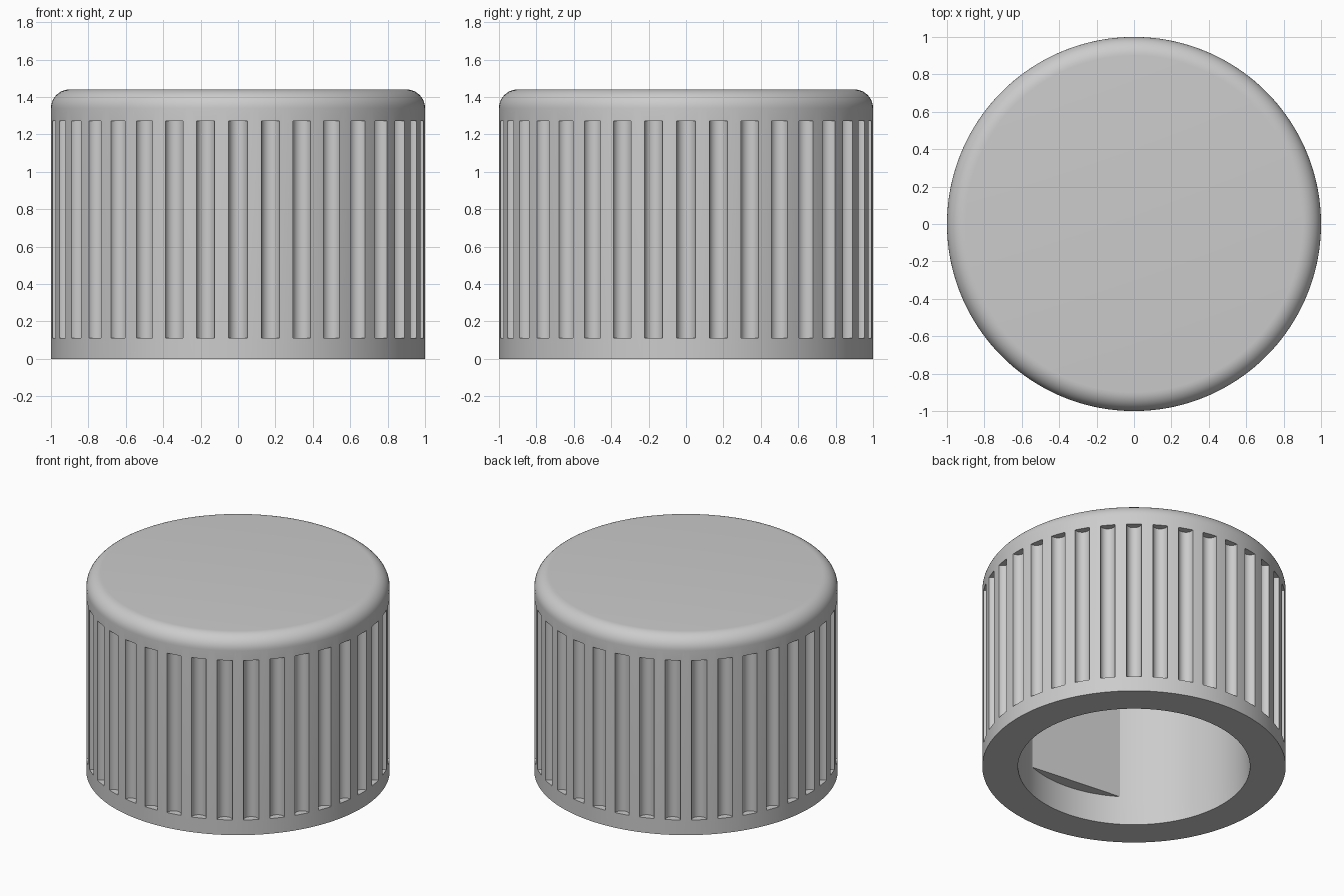
import bpy, bmesh, math
from math import sin, cos, pi, radians
from mathutils import Vector, Matrix

default = bpy.data.objects.get("Cube")
if default:
    bpy.data.objects.remove(default, do_unlink=True)

HEIGHT, FILLET = 1.44, 0.1
GROOVES, GROOVE_R, GROOVE_LOW, GROOVE_HIGH = 36, 0.05, 0.11, 1.27
HOLE_R, HOLE_TOP, FLAT_START = 0.765, 1.2, 0.21
FLAT_FROM, FLAT_TO = radians(-123), radians(-69)

grey = bpy.data.materials.new("plain grey")
grey.use_nodes = True
colour = (0.6, 0.6, 0.6, 1)
grey.diffuse_color = colour
grey.node_tree.nodes["Principled BSDF"].inputs["Base Color"].default_value = colour


def make_object(name, bm):
    bmesh.ops.recalc_face_normals(bm, faces=bm.faces)
    mesh = bpy.data.meshes.new(name)
    bm.to_mesh(mesh)
    bm.free()
    mesh.materials.append(grey)
    obj = bpy.data.objects.new(name, mesh)
    bpy.context.collection.objects.link(obj)
    return obj


def add_prism(bm, outline, low, high):
    base = bm.faces.new([bm.verts.new((x, y, low)) for x, y in outline])
    top = bmesh.ops.extrude_face_region(bm, geom=[base], use_keep_orig=True)
    moved = [v for v in top["geom"] if isinstance(v, bmesh.types.BMVert)]
    bmesh.ops.translate(bm, verts=moved, vec=(0, 0, high - low))


def arc(radius, start, end, count, centre=(0, 0)):
    return [(centre[0] + radius * cos(start + (end - start) * i / count),
             centre[1] + radius * sin(start + (end - start) * i / count))
            for i in range(count + 1)]


def cut(target, cutter):
    cutter.hide_render = True
    mod = target.modifiers.new("cut", "BOOLEAN")
    mod.operation, mod.solver, mod.object = "DIFFERENCE", "EXACT", cutter
    bpy.context.view_layer.objects.active = target
    bpy.ops.object.modifier_apply(modifier=mod.name)
    bpy.data.objects.remove(cutter, do_unlink=True)


# Solid body turned from a profile with a rounded top edge
bm = bmesh.new()
profile = [(0, 0), (1, 0)] + arc(FILLET, 0, pi / 2, 10, (1 - FILLET, HEIGHT - FILLET)) + [(0, HEIGHT)]
verts = [bm.verts.new((r, 0, z)) for r, z in profile]
edges = [bm.edges.new(pair) for pair in zip(verts, verts[1:])]
bmesh.ops.spin(bm, geom=verts + edges, cent=(0, 0, 0), axis=(0, 0, 1), angle=2 * pi, steps=180)
bmesh.ops.remove_doubles(bm, verts=bm.verts, dist=0.0001)
bmesh.ops.dissolve_limit(bm, angle_limit=0.001, verts=bm.verts, edges=bm.edges)
knob = make_object("ribbed_knob_cap", bm)

# Grip grooves with round sections
bm = bmesh.new()
for i in range(GROOVES):
    a = 2 * pi * i / GROOVES
    outline = arc(GROOVE_R, 0.05, 2 * pi + 0.05, 28, (cos(a), sin(a)))[:-1]
    add_prism(bm, outline, GROOVE_LOW, GROOVE_HIGH)
cut(knob, make_object("groove_cutter", bm))

# Round mouth of the shaft hole, then the bore with one flat side
bm = bmesh.new()
add_prism(bm, arc(HOLE_R, FLAT_TO, FLAT_TO + 2 * pi, 120)[:-1], -0.2, FLAT_START)
cut(knob, make_object("mouth_cutter", bm))
bm = bmesh.new()
add_prism(bm, arc(HOLE_R, FLAT_TO, FLAT_FROM + 2 * pi, 102), -0.1, HOLE_TOP)
cut(knob, make_object("bore_cutter", bm))

# Smooth curved walls, crisp edges
bpy.ops.object.select_all(action="DESELECT")
knob.select_set(True)
bpy.context.view_layer.objects.active = knob
bpy.ops.object.shade_smooth_by_angle(angle=radians(25))
